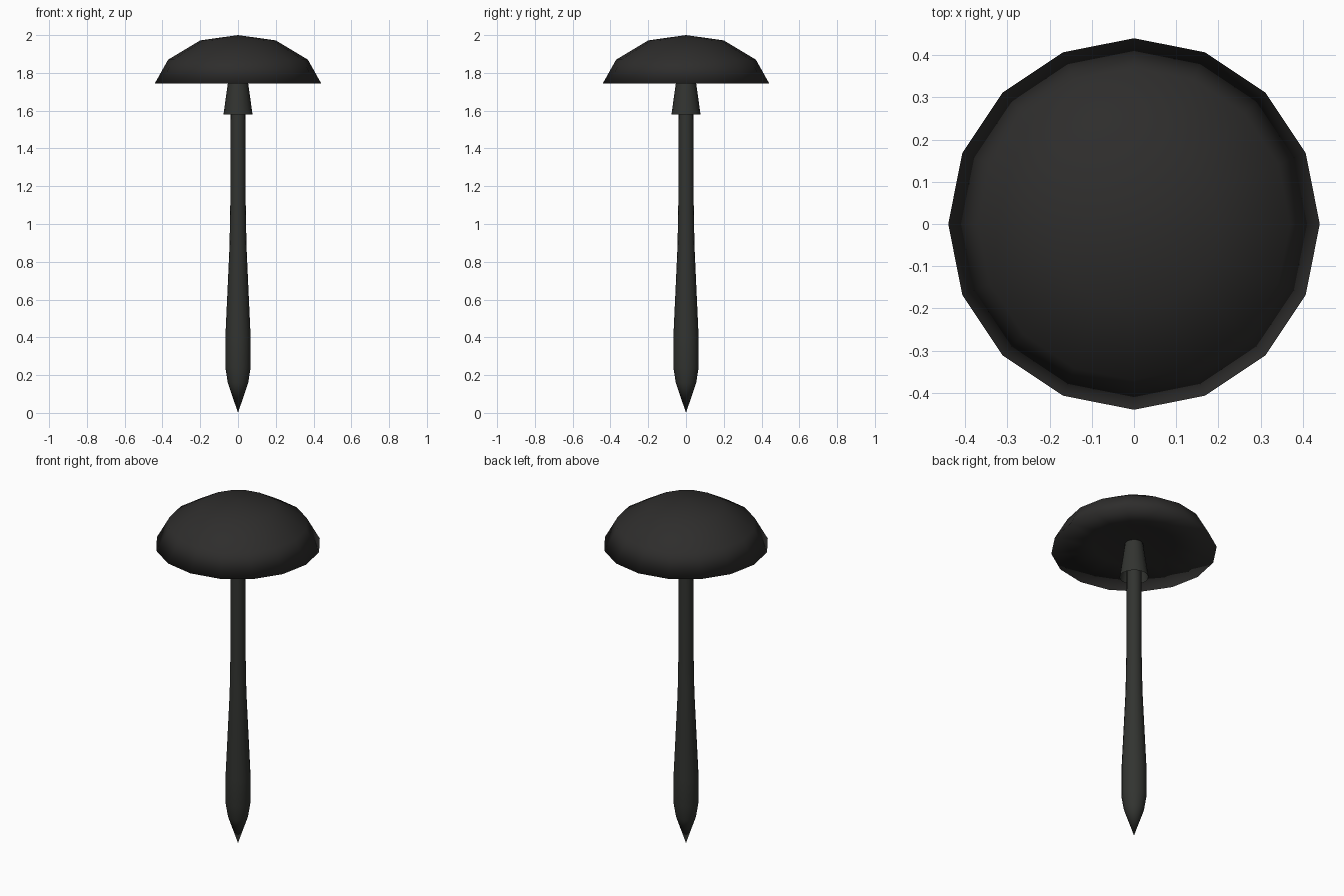
import bpy, bmesh
from math import cos, sin, pi

if "Cube" in bpy.data.objects:
    bpy.data.objects.remove(bpy.data.objects["Cube"])


def lathe(name, profile, sides, mat):
    """Spin a list of (radius, z) around the z axis; radius 0 makes a pole."""
    bm = bmesh.new()
    rings = []
    for r, z in profile:
        if r == 0:
            rings.append([bm.verts.new((0, 0, z))] * sides)
        else:
            rings.append([bm.verts.new((r * cos(2 * pi * i / sides),
                                        r * sin(2 * pi * i / sides), z))
                          for i in range(sides)])
    for a, b in zip(rings, rings[1:]):
        for i in range(sides):
            j = (i + 1) % sides
            corners = list(dict.fromkeys((a[i], a[j], b[j], b[i])))
            bm.faces.new(corners).smooth = True
    mesh = bpy.data.meshes.new(name)
    bm.to_mesh(mesh)
    bm.free()
    mesh.materials.append(mat)
    obj = bpy.data.objects.new(name, mesh)
    bpy.context.collection.objects.link(obj)
    return obj


def material(name, color):
    mat = bpy.data.materials.new(name)
    mat.diffuse_color = color
    mat.use_nodes = True
    mat.node_tree.nodes["Principled BSDF"].inputs["Base Color"].default_value = mat.diffuse_color
    return mat


cap_mat = material("cap_dark", (0.027, 0.026, 0.025, 1))
stem_mat = material("stem_dark", (0.032, 0.034, 0.030, 1))

# Stem: pointed foot, swollen base, slim neck running into the cap
lathe("stem", [(0, 0.0), (0.054, 0.16), (0.067, 0.24), (0.067, 0.40),
               (0.045, 0.88), (0.041, 1.10), (0.039, 1.58), (0.039, 1.80)],
      16, stem_mat)

# Skirt: open flared collar under the cap
lathe("skirt", [(0.077, 1.58), (0.053, 1.75), (0.047, 1.79)], 16, stem_mat)

# Cap: dome on top, shallow hollow underneath, one smooth surface round the rim
lathe("cap", [(0, 1.785), (0.22, 1.775), (0.44, 1.745), (0.37, 1.87),
              (0.20, 1.972), (0, 2.0)], 16, cap_mat)
